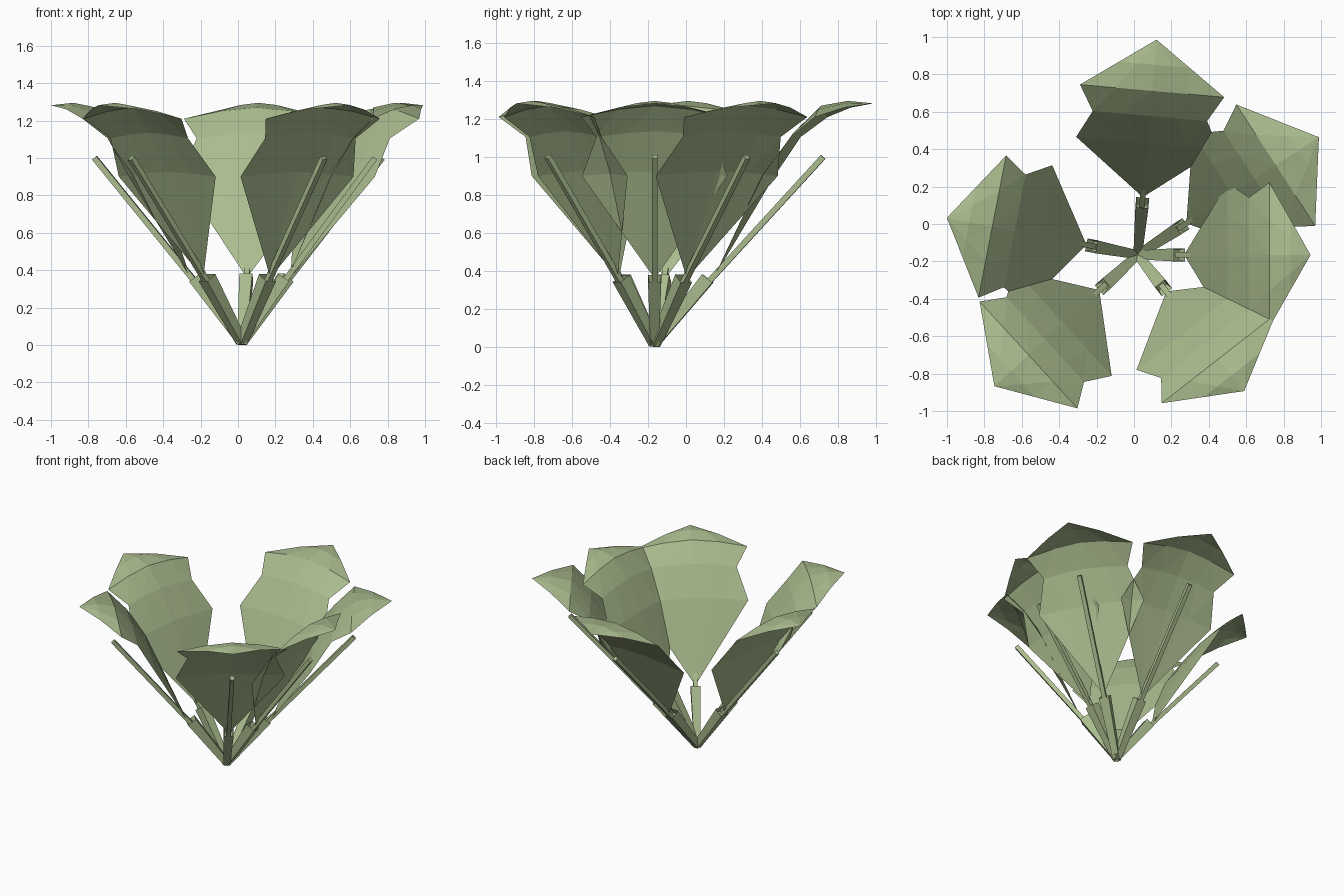
import bpy, bmesh, math
from mathutils import Vector

if "Cube" in bpy.data.objects:
    bpy.data.objects.remove(bpy.data.objects["Cube"], do_unlink=True)

leaf_green = bpy.data.materials.new("leaf green")
leaf_green.use_nodes = True
colour = (0.40, 0.50, 0.27, 1)
leaf_green.diffuse_color = colour
leaf_green.node_tree.nodes["Principled BSDF"].inputs["Base Color"].default_value = colour

CENTRE = Vector((0.02, -0.165, 0))


def placer(angle, reach):
    """Map (outward, sideways, height) to the scene for one stalk."""
    a = math.radians(angle)
    out = Vector((math.cos(a), math.sin(a), 0))
    side = Vector((-out.y, out.x, 0))
    return lambda r, s, z: CENTRE + out * r * reach + side * s + Vector((0, 0, z))


def finish(bm, name):
    mesh = bpy.data.meshes.new(name)
    bm.to_mesh(mesh)
    bm.free()
    mesh.materials.append(leaf_green)
    obj = bpy.data.objects.new(name, mesh)
    bpy.context.collection.objects.link(obj)
    return obj


def bar(name, start, end, side, w0, w1, socket=False):
    """Square tapered bar, optionally with a hollow upper end."""
    bm = bmesh.new()
    along = (end - start).normalized()
    up = side.cross(along)
    rings = []
    for p, w in ((start, w0), (end, w1)):
        rings.append([bm.verts.new(p + (side * i + up * j) * w / 2)
                      for i, j in ((-1, -1), (1, -1), (1, 1), (-1, 1))])
    low, high = rings
    bm.faces.new(low[::-1])
    top = bm.faces.new(high)
    for i in range(4):
        k = (i + 1) % 4
        bm.faces.new((low[i], low[k], high[k], high[i]))
    bmesh.ops.recalc_face_normals(bm, faces=bm.faces)
    if socket:
        bmesh.ops.inset_region(bm, faces=[top], thickness=0.012)
        bmesh.ops.translate(bm, verts=top.verts, vec=along * -0.05)
    finish(bm, name)


# Leaf rows: outward distance, half width, edge height, middle height
ROWS = [(0.60, 0.383, 0.90, 0.925), (0.745, 0.307, 1.105, 1.135),
        (0.88, 0.387, 1.21, 1.27), (1.02, 0.19, 1.26, 1.295)]
COLUMNS = (-1, -0.5, 0, 0.5, 1)


def leaf(name, place):
    bm = bmesh.new()
    base = bm.verts.new(place(0.31, 0, 0.36))
    tip = bm.verts.new(place(1.155, 0, 1.282))
    grid = []
    for r, half, edge, mid in ROWS:
        grid.append([bm.verts.new(place(r, half * t, mid + (edge - mid) * abs(t) ** 1.6))
                     for t in COLUMNS])
    for i in range(len(COLUMNS) - 1):
        bm.faces.new((base, grid[0][i + 1], grid[0][i]))
        bm.faces.new((tip, grid[-1][i], grid[-1][i + 1]))
        for a, b in zip(grid, grid[1:]):
            bm.faces.new((a[i], a[i + 1], b[i + 1], b[i]))
    bmesh.ops.triangulate(bm, faces=bm.faces)
    bmesh.ops.recalc_face_normals(bm, faces=bm.faces)
    if sum(f.normal.z for f in bm.faces) < 0:
        bmesh.ops.reverse_faces(bm, faces=bm.faces)
    finish(bm, name)


# Six stalks in three pairs of different reach
STALKS = {"back": (85, 1), "back_left": (33, 1), "left": (0, 0.8),
          "front_left": (-52, 0.8), "front_right": (222.5, 0.9), "right": (169, 0.9)}

for label, (angle, reach) in STALKS.items():
    place = placer(angle, reach)
    side = place(0, 1, 0) - place(0, 0, 0)
    bar(label + "_stem", place(0, 0, 0.015), place(0.28, 0, 0.36), side, 0.045, 0.07, True)
    bar(label + "_stalk", place(0.265, 0, 0.32), place(0.89, 0, 1.0), side, 0.03, 0.03)
    leaf(label + "_leaf", place)
